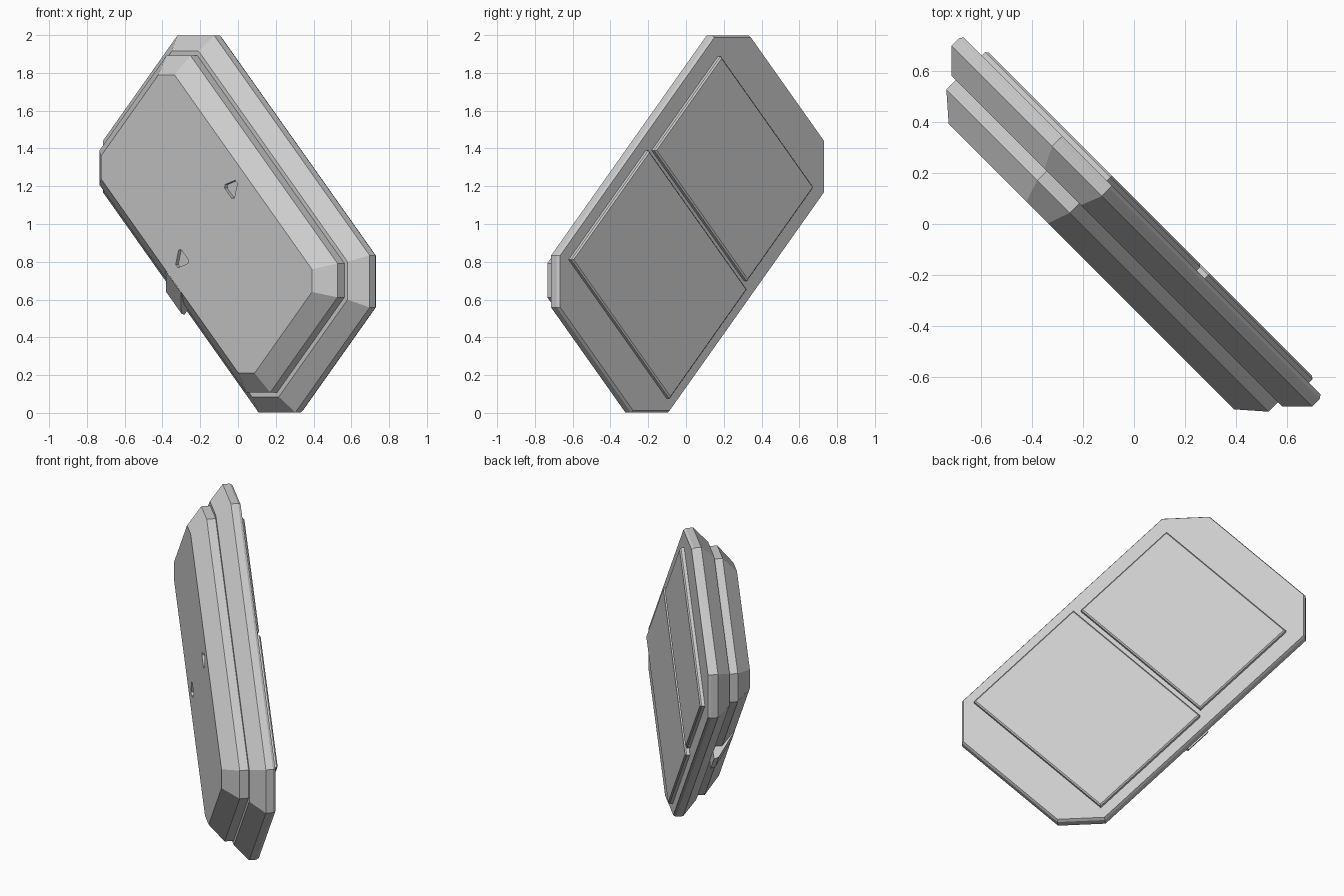
import bpy, bmesh, math
from mathutils import Matrix, Vector

if "Cube" in bpy.data.objects:
    bpy.data.objects.remove(bpy.data.objects["Cube"])

# Local frame: X along the slab, Y across it, Z out of its front face
U = Vector((1, -1, 0)).normalized()
UP = Vector((0, 0, 1))
X, Y = (U - UP).normalized(), (U + UP).normalized()
FRAME = Matrix((X, Y, X.cross(Y))).transposed().to_4x4()
FRAME.translation = (0, 0, 1)

grey = bpy.data.materials.new("light_grey")
grey.diffuse_color = (0.6, 0.6, 0.6, 1)
grey.use_nodes = True
grey.node_tree.nodes["Principled BSDF"].inputs["Base Color"].default_value = grey.diffuse_color


def octagon(hx, hy, c):
    """Rectangle with clipped corners."""
    return [(hx, c - hy), (hx, hy - c), (hx - c, hy), (c - hx, hy),
            (-hx, hy - c), (-hx, c - hy), (c - hx, -hy), (hx - c, -hy)]


def rect(x0, x1, hy):
    return [(x0, -hy), (x1, -hy), (x1, hy), (x0, hy)]


def loft(name, layers):
    """Stack outlines (points, height) from back to front and cap the ends."""
    bm = bmesh.new()
    rings = [[bm.verts.new((x, y, z)) for x, y in pts] for pts, z in layers]
    for lo, hi in zip(rings, rings[1:]):
        for i in range(len(lo)):
            j = (i + 1) % len(lo)
            bm.faces.new((lo[i], lo[j], hi[j], hi[i]))
    bm.faces.new(rings[0][::-1])
    bm.faces.new(rings[-1])
    bmesh.ops.recalc_face_normals(bm, faces=bm.faces)
    mesh = bpy.data.meshes.new(name)
    bm.to_mesh(mesh)
    bm.free()
    mesh.materials.append(grey)
    ob = bpy.data.objects.new(name, mesh)
    ob.matrix_world = FRAME
    bpy.context.collection.objects.link(ob)
    return ob


# Rear shell with bevelled front rim and a thin back bevel
loft("rear_shell", [(octagon(1.01, 0.58, 0.193), -0.045),
                    (octagon(1.018, 0.588, 0.195), -0.03),
                    (octagon(1.018, 0.588, 0.195), 0.012),
                    (octagon(0.93, 0.506, 0.142), 0.095)])

# Smaller front shell with sloping rim
front = loft("front_shell", [(octagon(0.905, 0.483, 0.127), 0.09),
                             (octagon(0.905, 0.483, 0.127), 0.147),
                             (octagon(0.813, 0.389, 0.085), 0.236)])

# Two raised back panels
for name, x0, x1, hy in (("upper_back_panel", -0.765, -0.062, 0.49),
                         ("lower_back_panel", -0.03, 0.787, 0.52)):
    loft(name, [(rect(x0 + 0.008, x1 - 0.008, hy - 0.008), -0.072),
                (rect(x0, x1, hy), -0.064),
                (rect(x0, x1, hy), -0.04)])

# Triangular recesses in the front face, pointing outwards
for side, name in ((1, "upper"), (-1, "lower")):
    tri = [(-0.05, -0.025), (-0.038, -0.04), (0.038, -0.04),
           (0.05, -0.025), (0.012, 0.045), (-0.012, 0.045)]
    pts = [(x * side, (y + 0.27) * side) for x, y in tri]
    cutter = loft(name + "_arrow_cutter", [(pts, 0.216), (pts, 0.26)])
    cutter.hide_render = True
    cutter.hide_set(True)
    mod = front.modifiers.new(name + "_arrow", "BOOLEAN")
    mod.object = cutter
    mod.solver = "EXACT"

# Small wedge latch on the long lower edge
loft("side_latch", [([(-0.04, -0.56), (0.12, -0.56), (0.12, -0.45), (-0.04, -0.45)], 0.09),
                    ([(-0.04, -0.55), (0.12, -0.55), (0.12, -0.45), (-0.04, -0.45)], 0.12),
                    ([(-0.04, -0.395), (0.12, -0.395), (0.12, -0.38), (-0.04, -0.38)], 0.234)])
